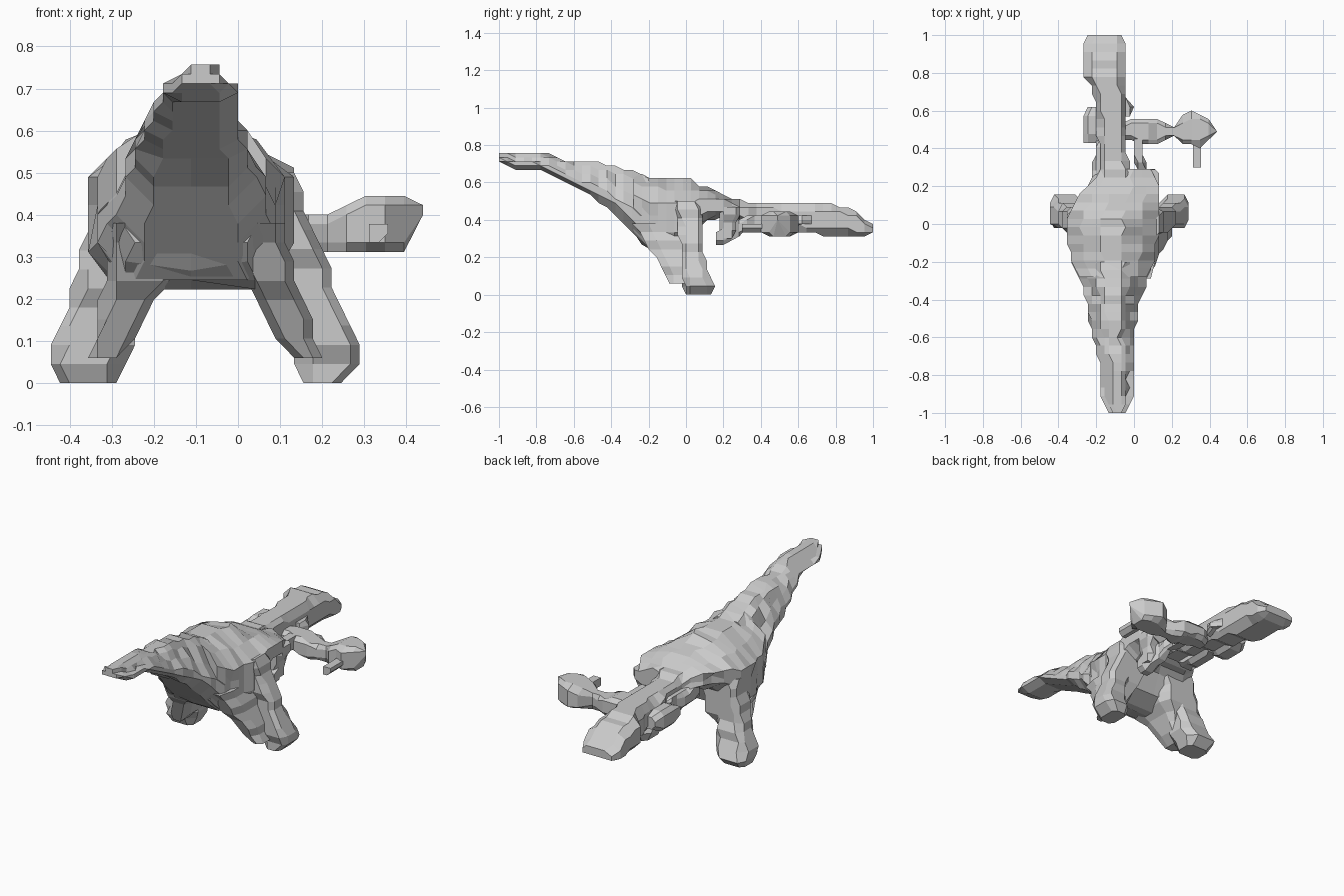
import bpy, bmesh, random
from mathutils import Vector

random.seed(4)
CELL = 0.0445          # size of the block grid
SNAP = CELL / 2

OCTAGON = [(-.6, -1), (.6, -1), (1, -.55), (1, .55), (.6, 1), (-.6, 1), (-1, .55), (-1, -.55)]
WEDGE = [(-.6, -1), (0, -1), (.6, -1), (1, -.6), (1, -.25), (.72, .25), (.5, .75), (.28, 1),
         (-.28, 1), (-.5, .75), (-.72, .25), (-1, -.25), (-1, -.6)]
RIDGED = [(-.7, -1), (0, -1), (.7, -1), (1, -.5), (1, 0), (1, .35), (.65, .7), (.25, 1),
          (-.25, 1), (-.65, .7), (-1, .35), (-1, 0), (-1, -.5)]


def snap(v):
    return round(v / SNAP) * SNAP


def loft(name, axis, stations, profile=OCTAGON, jitter=0.0):
    """Stations are (t, u_min, u_max, v_min, v_max); rings are snapped to the grid."""
    u_ax, v_ax = [a for a in range(3) if a != axis]
    start, end = stations[0][0], stations[-1][0]
    steps = max(2, round((end - start) / CELL))
    bm = bmesh.new()
    rings = []
    for i in range(steps + 1):
        t = start + (end - start) * i / steps
        for a, b in zip(stations, stations[1:]):
            if t <= b[0] + 1e-6:
                break
        k = (t - a[0]) / (b[0] - a[0])
        u0, u1, v0, v1 = [p + (q - p) * k for p, q in zip(a[1:], b[1:])]
        ring = []
        for pu, pv in profile:
            co = Vector((0, 0, 0))
            co[axis] = t
            co[u_ax] = snap((u0 + u1) / 2 + pu * (u1 - u0) / 2 + random.uniform(-jitter, jitter))
            co[v_ax] = snap((v0 + v1) / 2 + pv * (v1 - v0) / 2 + random.uniform(-jitter, jitter))
            ring.append(bm.verts.new(co))
        rings.append(ring)
    n = len(profile)
    for r, s in zip(rings, rings[1:]):
        for j in range(n):
            bm.faces.new((r[j], r[(j + 1) % n], s[(j + 1) % n], s[j]))
    bm.faces.new(rings[0])
    bm.faces.new(rings[-1])
    bmesh.ops.remove_doubles(bm, verts=bm.verts, dist=0.002)
    bmesh.ops.recalc_face_normals(bm, faces=bm.faces)
    mesh = bpy.data.meshes.new(name)
    bm.to_mesh(mesh)
    bm.free()
    obj = bpy.data.objects.new(name, mesh)
    bpy.context.collection.objects.link(obj)
    return obj


# Tail: narrow on top, wider underneath, lofted along y (y, x range, z range)
loft("tail", 1, [
    (-1.0, -.13, -.05, .71, .755), (-.93, -.17, -.01, .67, .755), (-.75, -.18, -.005, .66, .75),
    (-.6, -.22, 0, .58, .71), (-.42, -.25, .03, .47, .70), (-.3, -.29, .07, .35, .66),
    (-.2, -.33, .10, .25, .63)], WEDGE, 0.004)

# Torso with a ridged back
loft("torso", 1, [
    (-.28, -.29, .07, .33, .645), (-.2, -.33, .10, .24, .63), (-.05, -.36, .13, .22, .62),
    (.02, -.36, .13, .26, .61), (.08, -.33, .13, .39, .58), (.2, -.25, .13, .42, .54),
    (.29, -.18, .10, .40, .50)], RIDGED, 0.006)

# Neck and long head
loft("neck_and_head", 1, [
    (.2, -.20, .02, .41, .52), (.35, -.18, -.04, .38, .49), (.6, -.20, -.04, .34, .48),
    (.72, -.22, -.04, .32, .48), (.78, -.27, -.04, .32, .48), (.9, -.27, -.04, .315, .45),
    (.95, -.26, -.04, .315, .41), (1.0, -.24, -.06, .33, .37)])

# Slender legs, lofted upward along z: (z, x range, y range)
loft("left_leg", 2, [
    (0, -.43, -.29, 0, .12), (.045, -.45, -.27, -.02, .15), (.1, -.45, -.25, -.03, .13),
    (.2, -.40, -.23, -.03, .10), (.3, -.37, -.2, -.05, .10), (.45, -.36, -.15, -.1, .10)])
loft("right_leg", 2, [
    (0, .155, .25, 0, .13), (.06, .14, .31, -.01, .15), (.11, .14, .27, -.02, .12),
    (.2, .12, .24, -.02, .10), (.3, .06, .21, -.03, .10), (.4, .02, .17, -.05, .10),
    (.5, -.03, .125, -.1, .10)])

# Sloping thighs joining the legs to the underside of the tail
loft("left_thigh", 2, [(.06, -.36, -.28, -.10, .05), (.13, -.33, -.24, -.12, .05),
                       (.25, -.32, -.15, -.20, .08), (.38, -.32, -.12, -.28, .08)])
loft("right_thigh", 2, [(.06, .14, .19, -.10, .05), (.13, .07, .18, -.12, .05),
                        (.25, .02, .14, -.20, .08), (.38, -.04, .11, -.28, .08)])

# Forearms hanging from the chest and reaching forward
loft("right_forearm", 1, [(.16, .03, .11, .27, .34), (.24, .02, .10, .28, .39), (.34, 0, .05, .36, .43),
                          (.45, 0, .05, .35, .43)])
loft("right_shoulder", 2, [(.30, .04, .11, .18, .25), (.47, .04, .13, .18, .29)])
loft("left_forearm", 1, [(.2, -.23, -.14, .37, .46), (.45, -.20, -.13, .36, .43)])

# Outstretched hand, lofted along x: (x, y range, z range)
loft("right_hand", 0, [
    (-.06, .45, .54, .34, .43), (0, .43, .56, .33, .42), (.13, .43, .56, .32, .41), (.18, .46, .52, .32, .40),
    (.22, .46, .52, .32, .40), (.245, .43, .56, .315, .42), (.29, .42, .60, .315, .44),
    (.36, .41, .58, .315, .44), (.40, .44, .54, .315, .44), (.44, .48, .50, .40, .43)])
loft("right_finger", 1, [(.30, .31, .35, .34, .38), (.45, .31, .35, .34, .38)])

# Left hand held against the neck
loft("left_hand", 1, [
    (.43, -.27, -.15, .36, .43), (.47, -.27, -.15, .34, .44), (.57, -.27, -.15, .34, .44),
    (.62, -.24, -.15, .36, .42)])

# Small lump on the right side of the neck
loft("neck_lump", 1, [(.57, -.06, -.02, .36, .42), (.63, -.06, 0, .37, .42), (.67, -.06, -.04, .38, .42)])
